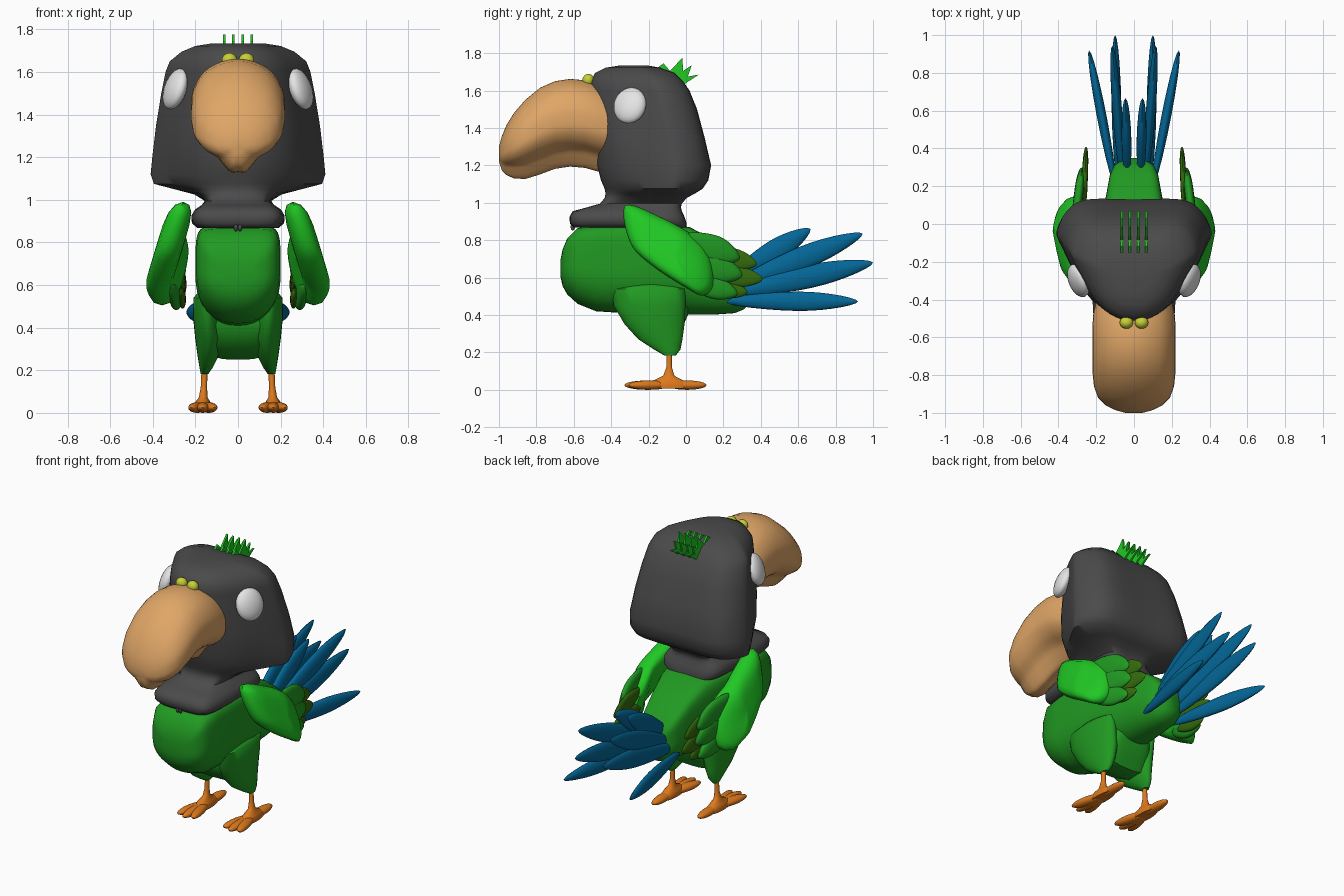
import bpy, bmesh, math
from mathutils import Vector, Matrix

if "Cube" in bpy.data.objects:
    bpy.data.objects.remove(bpy.data.objects["Cube"])

def mat(name, r, g, b):
    m = bpy.data.materials.new(name)
    m.diffuse_color = (r, g, b, 1)
    m.use_nodes = True
    m.node_tree.nodes["Principled BSDF"].inputs["Base Color"].default_value = m.diffuse_color
    return m

GREY = mat("charcoal", .07, .07, .071)
TAN = mat("tan", .74, .38, .135)
BRIGHT = mat("bright green", .015, .58, .018)
GREEN = mat("body green", .015, .32, .016)
OLIVE = mat("olive green", .035, .15, .004)
BLUE = mat("blue", .001, .135, .31)
ORANGE = mat("orange", .72, .19, .012)
WHITE = mat("white", .78, .78, .78)
LIME = mat("yellow green", .57, .63, .035)

def finish(name, bm, m, angle=50):
    bmesh.ops.recalc_face_normals(bm, faces=bm.faces)
    me = bpy.data.meshes.new(name)
    bm.to_mesh(me)
    bm.free()
    me.materials.append(m)
    ob = bpy.data.objects.new(name, me)
    bpy.context.collection.objects.link(ob)
    bpy.ops.object.select_all(action='DESELECT')
    bpy.context.view_layer.objects.active = ob
    ob.select_set(True)
    bpy.ops.object.shade_smooth_by_angle(angle=math.radians(angle))
    return ob

def smooth_loop(pts, n=4):
    """Closed Catmull-Rom through 2D points."""
    out, k = [], len(pts)
    for i in range(k):
        a, b, c, d = (Vector(pts[(i + j) % k]) for j in (-1, 0, 1, 2))
        for s in range(n):
            t = s / n
            out.append(.5 * (2 * b + (c - a) * t + (2 * a - 5 * b + 4 * c - d) * t * t
                             + (3 * b - a - 3 * c + d) * t ** 3))
    return out

def mirror_loop(half, end):
    return smooth_loop([(0, 0)] + half + [(0, end)] + [(-x, u) for x, u in reversed(half)], 3)

def loft(name, rings, m, angle=50):
    bm = bmesh.new()
    vs = [[bm.verts.new(p) for p in r] for r in rings]
    n = len(vs[0])
    for a, b in zip(vs, vs[1:]):
        for i in range(n):
            bm.faces.new((a[i], a[(i + 1) % n], b[(i + 1) % n], b[i]))
    bm.faces.new(vs[0])
    bm.faces.new(vs[-1])
    return finish(name, bm, m, angle)

def pillow(name, outline, thick, xfun, m, s, p=3):
    """Rounded plate from a (y, z) outline, bent sideways by xfun(y, z)."""
    c = sum(outline, Vector((0, 0))) / len(outline)
    rings = []
    for side in (-1, 1):
        for r in ((.02, .3, .6, .82, .95, 1) if side < 0 else (.95, .82, .6, .3, .02)):
            h = side * thick * (1 - r ** p) ** .5
            pts = [c + (q - c) * r for q in outline]
            rings.append([(s * (xfun(q.x, q.y) + h), q.x, q.y) for q in pts])
    return loft(name, rings, m)

def ball(name, loc, radii, m, rot=(0, 0, 0)):
    bm = bmesh.new()
    bmesh.ops.create_uvsphere(bm, u_segments=20, v_segments=12, radius=1)
    R = Matrix.Identity(4)
    for ang, ax in zip(rot, 'XYZ'):
        R = Matrix.Rotation(ang, 4, ax) @ R
    bmesh.ops.transform(bm, verts=bm.verts,
                        matrix=Matrix.Translation(loc) @ R @ Matrix.Diagonal((*radii, 1)))
    return finish(name, bm, m)

def section(y, zt, zb, w, top=6, low=2.2, n=40):
    """Superellipse slice across the body at y."""
    pts = []
    for i in range(n):
        a = 2 * math.pi * i / n
        c, s = math.cos(a), math.sin(a)
        e = 2 / (top if s > 0 else low)
        pts.append((w * math.copysign(abs(c) ** e, c), y,
                    (zt + zb) / 2 + (zt - zb) / 2 * math.copysign(abs(s) ** e, s)))
    return pts

# head, neck and collar: shield slices stacked in z, turning into a rounded box at the collar
shield = mirror_loop([(.22, .015), (.45, .1), (.64, .235), (.81, .43), (.95, .61),
                      (1, .73), (.88, .9), (.62, 1)], 1)
box = mirror_loop([(.4, .0), (.75, .02), (.93, .1), (1, .3), (1, .5), (.98, .7),
                   (.9, .92), (.6, 1)], 1)
levels = [(1.733, -.36, -.2, .13, 0), (1.722, -.43, -.14, .2, 0), (1.695, -.485, -.065, .265, 0),
          (1.65, -.51, -.02, .32, 0), (1.6, -.51, .015, .34, 0), (1.5, -.51, .055, .36, 0),
          (1.35, -.49, .095, .385, .1), (1.2, -.475, .13, .403, .1), (1.12, -.455, .115, .41, 0),
          (1.075, -.435, .085, .395, 0), (1.05, -.43, .045, .3, .1), (1.025, -.435, 0, .205, .4),
          (.995, -.46, -.025, .157, .7), (.975, -.53, -.03, .17, 1), (.955, -.605, -.025, .2, 1),
          (.925, -.622, -.012, .218, 1), (.89, -.62, 0, .215, 1), (.868, -.6, 0, .19, 1)]
loft("head", [[(w * (a.x + (b.x - a.x) * k), yf + (a.y + (b.y - a.y) * k) * (yb - yf), z)
               for a, b in zip(shield, box)] for z, yf, yb, w, k in levels], GREY)
for s in (-1, 1):
    ball("collar_tip", (s * .01, -.605, .872), (.01, .012, .02), GREY)

# beak: balloon slices along y, narrow lower jaw
balloon = mirror_loop([(.17, 0), (.35, .1), (.5, .19), (.78, .28), (.96, .4), (1, .53),
                       (.95, .7), (.72, .87), (.36, .97)], 1)
stations = [(-.4, 1.6, 1.16, .2), (-.47, 1.635, 1.17, .215), (-.54, 1.655, 1.19, .22),
            (-.62, 1.662, 1.197, .22), (-.7, 1.65, 1.185, .22), (-.78, 1.615, 1.155, .22),
            (-.86, 1.55, 1.13, .212), (-.92, 1.48, 1.133, .19), (-.96, 1.415, 1.15, .15),
            (-.985, 1.355, 1.175, .1), (-1, 1.3, 1.22, .045)]
loft("beak", [[(x * w, y, zb + v * (zt - zb)) for x, v in balloon]
              for y, zt, zb, w in stations], TAN)

# crest: four thin three-pointed plates
crest = [(-.17, 1.71), (-.12, 1.745), (-.085, 1.705), (-.02, 1.775), (-.015, 1.705),
         (.03, 1.735), (.01, 1.675), (.068, 1.685), (0, 1.64), (-.05, 1.6)]
for x in (-.065, -.022, .022, .065):
    loft("crest", [[(x + d, y, z) for y, z in crest] for d in (-.006, .006)], BRIGHT, 30)

# body and the rump between the thighs
loft("body", [section(*r) for r in [
    (-.67, .7, .6, .08), (-.66, .75, .555, .13), (-.635, .81, .51, .17), (-.58, .865, .46, .195),
    (-.48, .88, .42, .2), (-.3, .885, .408, .2), (-.1, .885, .405, .198), (.02, .87, .402, .175),
    (.15, .8, .402, .148), (.26, .72, .41, .128), (.31, .67, .43, .105), (.35, .6, .47, .05)]], GREEN)
loft("rump", [section(*r, 4, 3) for r in [
    (-.33, .5, .4, .14), (-.27, .5, .31, .165), (-.16, .5, .25, .17),
    (-.06, .5, .255, .16), (-.02, .5, .33, .14), (.01, .48, .4, .1)]], GREEN)

def blade(base, tip, width):
    """Leaf outline in (y, z) from base to tip."""
    b, t = Vector(base), Vector(tip)
    d = t - b
    n = Vector((-d.y, d.x)).normalized() * width / 2
    up = [(.12, .55), (.4, .95), (.65, 1), (.88, .6)]
    return smooth_loop([b] + [b + d * u + n * w for u, w in up] + [t]
                       + [b + d * u - n * w for u, w in reversed(up)], 3)

wing = smooth_loop([(-.325, .985), (-.14, .925), (.06, .81), (.135, .7), (.145, .56), (.09, .505),
                    (0, .545), (-.19, .67), (-.3, .79)], 5)

for s in (-1, 1):
    tag = "right_" if s > 0 else "left_"
    # eyes and nostrils
    ball(tag + "eye", (s * .294, -.3, 1.52), (.045, .092, .1), WHITE, (0, s * -.32, s * -.38))
    ball(tag + "nostril", (s * .04, -.522, 1.655), (.036, .032, .034), LIME)

    # wing with two rows of feathers tucked behind it
    pillow(tag + "wing", wing, .064,
           lambda y, z: .27 + .3 * (.95 - z) - .4 * max(0, y + .03), BRIGHT, s, 6)
    for b, t, w in (((-.02, .82), (.285, .7), .14), ((-.02, .7), (.3, .61), .14),
                    ((-.02, .6), (.275, .51), .12)):
        pillow(tag + "wing_feather", blade(b, t, w), .025,
               lambda y, z: .312 - .12 * y, GREEN, s)
    for b, t, w in (((.08, .74), (.38, .67), .11), ((.08, .63), (.41, .59), .11),
                    ((.08, .56), (.33, .52), .09)):
        pillow(tag + "wing_tip_feather", blade(b, t, w), .016,
               lambda y, z: .27 - .04 * y, OLIVE, s)

    # tail feathers: base, tip, width, x at base and tip
    for b, t, w, x0, x1 in (((.22, .58), (.665, .86), .12, .035, .045),
                            ((.22, .54), (.945, .835), .12, .06, .115),
                            ((.22, .51), (1, .68), .12, .085, .1),
                            ((.2, .475), (.92, .472), .1, .1, .238)):
        pillow(tag + "tail_feather", blade(b, t, w), .026,
               lambda y, z: x0 + (x1 - x0) * (y - b[0]) / (t[0] - b[0]), BLUE, s, 2)

    # thigh and shank: stacked ellipses (z, x, y, rx, ry)
    def stack(rows):
        return [[(s * (x + rx * math.cos(i * math.pi / 12)), y + ry * math.sin(i * math.pi / 12), z)
                 for i in range(24)] for z, x, y, rx, ry in rows]
    loft(tag + "thigh", stack([(.568, .155, -.19, .03, .1), (.54, .155, -.2, .054, .198),
                               (.45, .145, -.195, .066, .192), (.35, .135, -.168, .066, .16),
                               (.27, .14, -.137, .05, .118), (.215, .149, -.1, .032, .07),
                               (.183, .157, -.085, .018, .03)]), GREEN)
    loft(tag + "shank", stack([(.21, .157, -.09, .014, .014), (.12, .16, -.09, .015, .015),
                               (.075, .163, -.092, .02, .03), (.05, .165, -.095, .035, .08),
                               (.03, .165, -.095, .042, .12), (.008, .165, -.095, .04, .11)]), ORANGE)
    # toes: three forward, one back
    for a, l in ((-.24, .115), (0, .122), (.24, .115), (math.pi, .105)):
        dx, dy = math.sin(a), -math.cos(a)
        ball(tag + "toe", (s * .165 + dx * l, -.085 + dy * l if a < 3 else .005, .025),
             (.032, l, .025), ORANGE, (0, 0, math.atan2(-dx, dy)))
